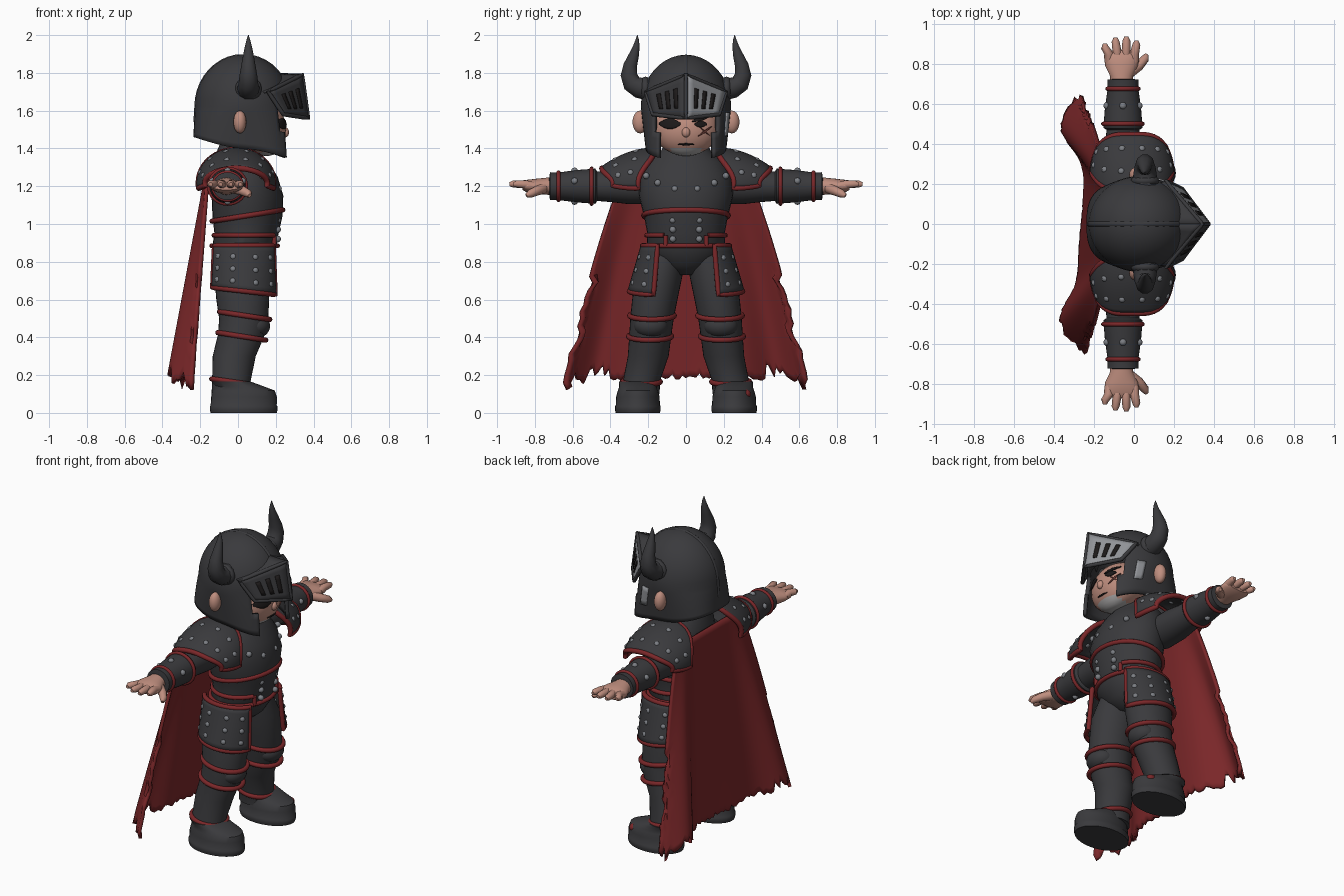
import bpy, bmesh, math, random
from math import sin, cos, pi, radians
from mathutils import Vector, Matrix

random.seed(4)
cube = bpy.data.objects.get("Cube")
if cube:
    bpy.data.objects.remove(cube, do_unlink=True)


def material(name, *rgb):
    mat = bpy.data.materials.new(name)
    mat.use_nodes = True
    mat.diffuse_color = (*rgb, 1)
    mat.node_tree.nodes["Principled BSDF"].inputs["Base Color"].default_value = (*rgb, 1)
    return mat


armour = material("charcoal armour", .042, .042, .046)
red = material("dark red cloth", .195, .02, .022)
skin = material("skin", .52, .27, .21)
steel = material("worn steel", .29, .3, .32)
stud_metal = material("stud metal", .2, .21, .23)
black = material("near black", .012, .01, .01)
hair = material("grey beard", .42, .41, .41)
scar = material("scar", .16, .05, .04)


def finish(name, bm, mat, thickness=0):
    bmesh.ops.recalc_face_normals(bm, faces=bm.faces)
    mesh = bpy.data.meshes.new(name)
    bm.to_mesh(mesh)
    bm.free()
    mesh.materials.append(mat)
    ob = bpy.data.objects.new(name, mesh)
    bpy.context.collection.objects.link(ob)
    if thickness:
        mod = ob.modifiers.new("thickness", "SOLIDIFY")
        mod.thickness, mod.offset = thickness, 0
    return ob


def loft(name, loops, mat):
    """Skin a list of closed point loops and cap both ends."""
    bm = bmesh.new()
    rows = [[bm.verts.new(p) for p in loop] for loop in loops]
    n = len(rows[0])
    for a, b in zip(rows, rows[1:]):
        for i in range(n):
            bm.faces.new((a[i], a[(i + 1) % n], b[(i + 1) % n], b[i]))
    bm.faces.new(rows[0])
    bm.faces.new(rows[-1])
    return finish(name, bm, mat)


def oval(center, rx, ry, axis="z", dip=0, n=32):
    """Oval loop around the z axis, or around the y axis for arms."""
    c, loop = Vector(center), []
    for i in range(n):
        a = 2 * pi * i / n
        p = (rx * cos(a), ry * sin(a), dip * cos(a)) if axis == "z" else (rx * cos(a), 0, ry * sin(a))
        loop.append(c + Vector(p))
    return loop


def tube(name, pts, r, mat, closed=False, radii=None):
    curve = bpy.data.curves.new(name, "CURVE")
    curve.dimensions, curve.bevel_depth, curve.bevel_resolution = "3D", r, 3
    curve.use_fill_caps = True
    spline = curve.splines.new("POLY")
    spline.points.add(len(pts) - 1)
    for i, p in enumerate(pts):
        spline.points[i].co = (*p, 1)
        spline.points[i].radius = radii[i] if radii else 1
    spline.use_cyclic_u = closed
    temp = bpy.data.objects.new(name, curve)
    bpy.context.collection.objects.link(temp)
    bpy.context.view_layer.update()
    mesh = bpy.data.meshes.new_from_object(temp.evaluated_get(bpy.context.evaluated_depsgraph_get()))
    bpy.data.objects.remove(temp, do_unlink=True)
    mesh.materials.clear()
    mesh.materials.append(mat)
    bpy.context.collection.objects.link(bpy.data.objects.new(name, mesh))


def patch(name, f, nu, nv, mat, thickness, trim=0, trim_mat=red):
    """Curved plate over u, v in 0..1 with an optional rolled border."""
    bm = bmesh.new()
    g = [[bm.verts.new(f(i / nu, j / nv)) for j in range(nv + 1)] for i in range(nu + 1)]
    for i in range(nu):
        for j in range(nv):
            bm.faces.new((g[i][j], g[i + 1][j], g[i + 1][j + 1], g[i][j + 1]))
    if trim:
        edge = [f(i / nu, 0) for i in range(nu)] + [f(1, j / nv) for j in range(nv)]
        edge += [f(1 - i / nu, 1) for i in range(nu)] + [f(0, 1 - j / nv) for j in range(nv)]
        tube(name + "_trim", edge, trim, trim_mat, True)
    finish(name, bm, mat, thickness)


def ball(name, center, size, mat):
    bm = bmesh.new()
    bmesh.ops.create_uvsphere(bm, u_segments=32, v_segments=20, radius=1,
                              matrix=Matrix.Translation(center) @ Matrix.Diagonal((*size, 1)))
    return finish(name, bm, mat)


studs = []

# Torso, with its red bands
torso = [(.73, .02, .07, .06), (.78, .02, .13, .15), (.86, .03, .17, .21), (.95, .045, .17, .205),
         (1.04, .05, .185, .222), (1.15, .05, .19, .25), (1.25, .035, .175, .24),
         (1.33, .01, .15, .2), (1.39, 0, .11, .13), (1.46, .01, .09, .1)]
loft("torso", [oval((x, 0, z), rx, ry) for z, x, rx, ry in torso], armour)
tube("chest_band", oval((.05, 0, 1.045), .187, .224, dip=.03), .014, red, True)
tube("waist_band", oval((.045, 0, .94), .172, .208)[3:-2], .013, red)
tube("hip_band", oval((.035, 0, .885), .174, .212), .013, red, True)
for deg in (-60, -38, -14, 14, 38, 60):
    a = radians(deg)
    studs.append((.04 + .18 * cos(a), .243 * sin(a), 1.23 - .05 * cos(2 * a)))
for z in (.92, .97, 1.02):
    studs += [(.21, .07, z), (.21, -.07, z)]
for s in (1, -1):
    tube("belly_edge", [(.192, s * .108, z) for z in (.885, .94)], .012, red)


# Head and the details of the face
def face_point(y, z, lift=.004):
    k = 1 - (y / .19) ** 2 - ((z - 1.5) / .165) ** 2
    return Vector((.05 + .205 * max(k, 0) ** .38 + lift, y, z))


def mark(name, y, z, w, h, mat, slant=0):
    def f(u, v):
        return face_point(y + w * (u - .5), z + slant * (u - .5) + h * (v - .5) * (.25 + sin(pi * u)))
    patch(name, f, 10, 4, mat, .006)


head = ball("head", (.05, 0, 1.5), (.21, .19, .165), skin)
head.data.materials.append(hair)
for p in head.data.polygons:
    if p.center.z < 1.412 and abs(p.center.y) < .085 and p.center.x > .05:
        p.material_index = 1
for v in head.data.vertices:
    if v.co.x > .051:
        v.co = face_point(v.co.y, v.co.z, 0)
    else:
        v.co.x = .05 + .4 * (v.co.x - .05)
    if v.co.z < 1.45:
        v.co.z += max(0, .18 - v.co.x) * .4
ball("nose", (.252, 0, 1.485), (.018, .022, .026), skin)
mark("mouth", 0, 1.422, .085, .007, black)
mark("dark_eye", -.085, 1.53, .11, .045, black)
mark("open_eye", .078, 1.528, .065, .026, black)
mark("brow", .078, 1.556, .09, .016, black, .025)
mark("scar_line", .1, 1.49, .07, .01, scar, .05)
mark("scar_cross", .1, 1.49, .05, .008, scar, -.04)


# Helmet shell with the face opening
def helmet_point(a, k):
    if k <= 8:
        low = 1 - k / 8
        z = 1.62 - low * (.22 + .06 * cos(a))
        rx, ry, power = .244 + .01 * low, .228 - .025 * low, 2 / (2 + low)
    else:
        e = radians((k - 8) * 9)
        z, rx, ry, power = 1.62 + .265 * sin(e), .244 * cos(e), .228 * cos(e), 1
    c, d = cos(a), sin(a)
    return Vector((.028 + rx * math.copysign(abs(c) ** power, c), ry * math.copysign(abs(d) ** power, d), z))


bm = bmesh.new()
rows = [[bm.verts.new(helmet_point(radians(5 * i), k)) for i in range(72)] for k in range(18)]
top = bm.verts.new((.028, 0, 1.885))
for i in range(72):
    j = (i + 1) % 72
    for k in range(17):
        half_open = 45 if k > 3 else 35
        if k > 7 or 180 - abs(180 - 5 * i - 2.5) > half_open:
            bm.faces.new((rows[k][i], rows[k][j], rows[k + 1][j], rows[k + 1][i]))
    bm.faces.new((rows[17][i], rows[17][j], top))
finish("helmet", bm, armour, .022)
crest = [helmet_point(0, k) for k in range(8, 18)] + [helmet_point(pi, k) for k in range(17, 3, -1)]
tube("helmet_crest", crest, .016, armour)


# Bare metal patch beside one ear
def worn_spot(u, v):
    p = helmet_point(radians(62 + 13 * u), 3 + 4 * v)
    return Vector((p.x + .005, p.y + .012, p.z))


patch("worn_spot", worn_spot, 4, 4, steel, .008)

# Raised visor: two plates meeting at a ridge, each with slots
for s, side in ((1, "left"), (-1, "right")):
    low_in, low_out = Vector((.372, 0, 1.56)), Vector((.24, s * .175, 1.58))
    top_in, top_out = Vector((.34, 0, 1.79)), Vector((.16, s * .213, 1.7))
    normal = (low_out - low_in).cross(top_in - low_in).normalized() * s

    def visor(u, v):
        return low_in.lerp(low_out, u).lerp(top_in.lerp(top_out, u), v)

    def visor_top(u, v):
        return visor(u, 1).lerp(Vector((.2 - .08 * u, s * .2 * u, 1.795 - .1 * u)), v)

    patch(side + "_visor", visor, 6, 6, steel if s > 0 else armour, .015, .011, armour)
    patch(side + "_visor_top", visor_top, 6, 4, armour, .012)
    for u0 in (.2, .42, .64):
        patch(side + "_visor_slot", lambda u, v: visor(u0 + .1 * u, .22 + .52 * v) + normal * .0085,
              2, 4, black, .006)

    # Horn and ear
    horn = [(.2, 1.715), (.25, 1.722), (.287, 1.745), (.302, 1.79), (.295, 1.84), (.277, 1.89),
            (.263, 1.94), (.258, 1.975), (.258, 2)]
    tube(side + "_horn", [(.055, s * y, z) for y, z in horn], .058, armour,
         radii=(1.1, 1, .9, .8, .65, .5, .32, .17, .03))
    ball(side + "_horn_base", (.055, s * .215, 1.715), (.07, .035, .065), armour)
    ball(side + "_ear", (.01, s * .243, 1.54), (.034, .04, .06), skin)

    # Domed shoulder plate
    def pauldron(u, v):
        a = radians(-98 + 196 * v)
        corner = sin(a) ** 4
        y = (.165 + .09 * corner) * (1 - u) + (.445 - .06 * corner) * u
        return Vector((-.01 + (.2 - .035 * u * u) * sin(a), s * y, 1.215 + (.18 - .1 * u * u) * cos(a)))

    patch(side + "_pauldron", pauldron, 12, 24, armour, .02, .015)
    studs += [pauldron(u, v) for u in (.35, .75) for v in (.14, .28, .42, .58, .72, .86)]

    # Arm, bracer and hand
    arm = [(.17, .1), (.3, .1), (.4, .088), (.47, .082), (.48, .098), (.58, .09), (.68, .076), (.72, .078), (.725, .04)]
    loft(side + "_arm", [oval((-.055, s * y, 1.2), r, r * .95, "y") for y, r in arm], armour)
    for y, r in ((.5, .098), (.675, .077)):
        tube(side + "_bracer_band", oval((-.055, s * y, 1.2), r, r * .95, "y"), .011, red, True)
    for deg in (20, 90, 160, 270):
        a = radians(deg)
        studs.append((-.055 + .085 * cos(a), s * .59, 1.2 + .081 * sin(a)))
    palm = [(.7, .055, .046), (.74, .058, .045), (.79, .082, .04), (.84, .088, .034), (.865, .076, .02)]
    loft(side + "_palm", [oval((-.062, s * y, 1.2), a, b, "y") for y, a, b in palm], skin)
    for x0, x1, tip in ((-.125, -.145, .9), (-.083, -.092, .93), (-.04, -.038, .935), (.002, .012, .915)):
        path = [(x0, s * .81, 1.2), (x0, s * .85, 1.21), (x1, s * (tip - .02), 1.212), (x1, s * tip, 1.21)]
        tube(side + "_finger", path, .023, skin, radii=(1, 1, .85, .45))
    tube(side + "_thumb", [(-.02, s * .76, 1.19), (.025, s * .79, 1.175), (.055, s * .825, 1.16), (.062, s * .845, 1.15)],
         .025, skin, radii=(1.2, 1, .85, .4))

    # Hip plate
    def tasset(u, v):
        a = radians(18 + 142 * u)
        return Vector((.03 + (.165 + .01 * v) * cos(a), s * (.115 + (.115 + .07 * v) * sin(a)),
                       .885 - v * (.24 + .02 * cos(a))))

    patch(side + "_tasset", tasset, 16, 8, armour, .02, .014)
    studs += [tasset(u, v) for u in (.13, .36, .64, .87) for v in (.25, .53, .8)]

    # Leg, knee and boot
    leg = [(.84, .02, .11, .12, .1), (.72, .02, .145, .145, .125), (.6, .025, .165, .14, .12),
           (.5, .03, .18, .13, .115), (.42, .02, .188, .125, .112), (.3, -.02, .2, .114, .108),
           (.17, -.035, .235, .102, .098), (.1, -.035, .24, .105, .1)]
    loft(side + "_leg", [oval((x, s * y, z), rx, ry) for z, x, y, rx, ry in leg], armour)
    ball(side + "_knee_pad", (.095, s * .185, .46), (.075, .09, .065), armour)
    tube(side + "_knee_band", oval((.035, s * .18, .515), .133, .118, dip=-.02), .014, red, True)
    tube(side + "_shin_band", oval((.02, s * .19, .405), .127, .114, dip=-.02), .014, red, True)
    tube(side + "_ankle_band", oval((-.035, s * .236, .165), .104, .1, dip=-.015), .014, red, True)
    boot = [(0, .03, .175, .117), (.015, .03, .179, .121), (.035, .03, .179, .121), (.04, .03, .175, .117),
            (.085, .032, .174, .115), (.118, .03, .165, .106), (.137, .01, .135, .099), (.165, -.035, .104, .1)]
    loft(side + "_boot", [oval((x, s * .255, z), rx, ry) for z, x, rx, ry in boot], armour)
ball("red_toe_stain", (.14, .318, .1), (.03, .025, .024), red)

# Torn cape
jag = [random.uniform(-.015, .02) + (random.uniform(0, .08) if abs(i - 36) > 22 else 0) for i in range(73)]
tear = [random.uniform(0, .06) for _ in range(33)]


def cape(u, v):
    w = 2 * u - 1
    hem = .19 - .07 * w ** 4 + jag[round(u * 72)]
    z = 1.32 - v * (1.32 - hem)
    drop = (1.32 - z) / 1.12
    fold = .11 * math.exp(-((abs(w) - .75) / .2) ** 2) - .03 * abs(w) ** 8
    edge = 1 - (tear[round(v * 32)] if abs(w) > .96 and v > .5 else 0)
    return Vector((-.155 - drop * (.1 + fold - .015 * sin(4 * w)), w * edge * (.3 + .345 * drop ** .8), z))


patch("cape", cape, 72, 32, red, .02)

# All rivets in one mesh
bm = bmesh.new()
for p in studs:
    bmesh.ops.create_icosphere(bm, subdivisions=2, radius=.018, matrix=Matrix.Translation(p))
finish("studs", bm, stud_metal)

bpy.ops.object.select_all(action="DESELECT")
for ob in bpy.context.collection.objects:
    if ob.type == "MESH":
        ob.select_set(True)
        bpy.context.view_layer.objects.active = ob
bpy.ops.object.shade_smooth_by_angle(angle=radians(40))
